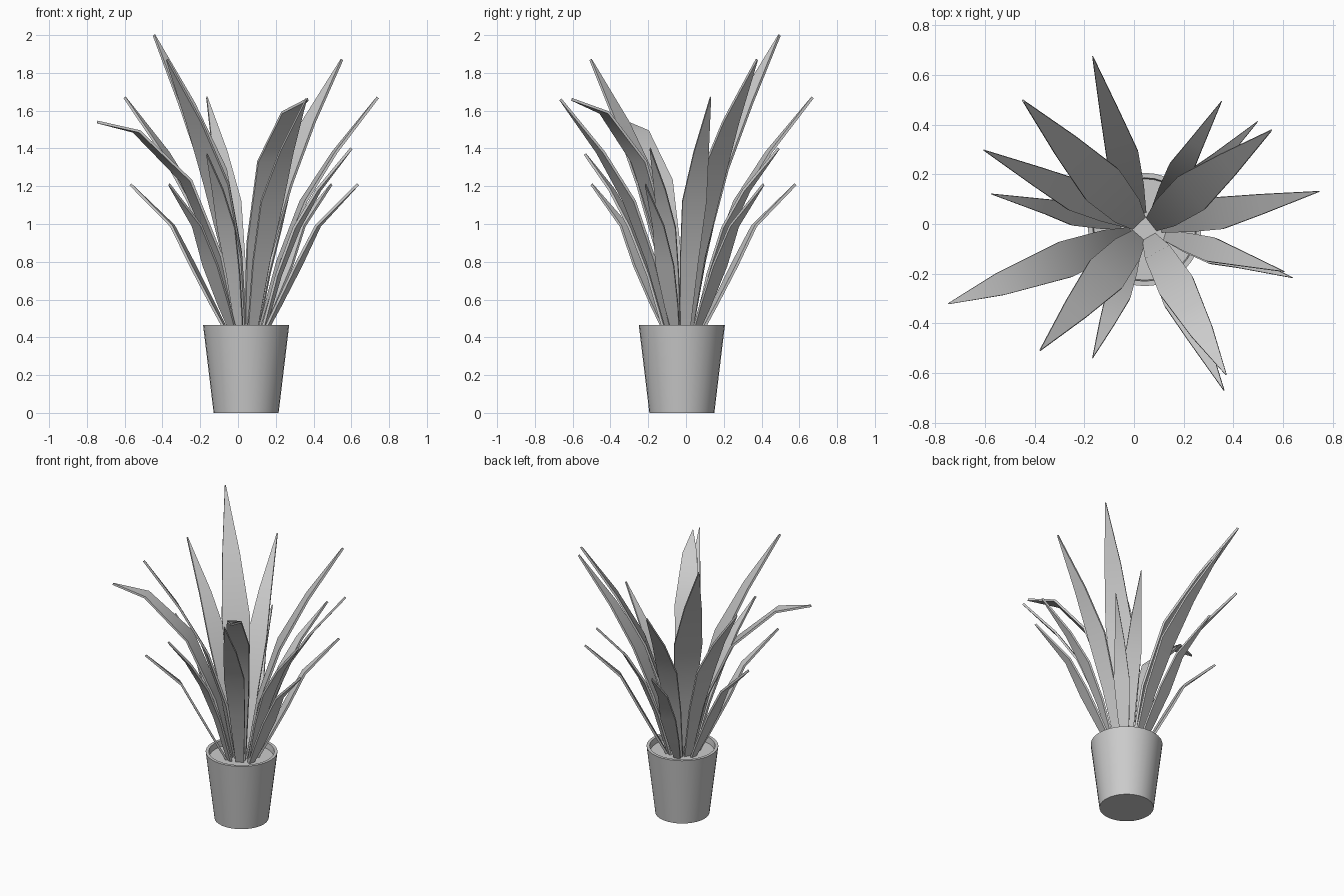
import bpy, bmesh, math
from mathutils import Vector

if "Cube" in bpy.data.objects:
    bpy.data.objects.remove(bpy.data.objects["Cube"])

CX, CY = 0.043, -0.022


def make_object(name, bm, angle=35):
    bmesh.ops.recalc_face_normals(bm, faces=bm.faces)
    mesh = bpy.data.meshes.new(name)
    bm.to_mesh(mesh)
    bm.free()
    ob = bpy.data.objects.new(name, mesh)
    bpy.context.collection.objects.link(ob)
    bpy.ops.object.select_all(action='DESELECT')
    ob.select_set(True)
    bpy.context.view_layer.objects.active = ob
    bpy.ops.object.shade_smooth_by_angle(angle=math.radians(angle))
    return ob


def lathe(name, profile, n=32):
    """Surface of revolution; the first and last rings are capped."""
    bm = bmesh.new()
    rings = [[bm.verts.new((CX + r * math.cos(2 * math.pi * i / n),
                            CY + r * math.sin(2 * math.pi * i / n), z))
              for i in range(n)] for r, z in profile]
    for a, b in zip(rings, rings[1:]):
        for i in range(n):
            j = (i + 1) % n
            bm.faces.new((a[i], a[j], b[j], b[i]))
    bm.faces.new(rings[0])
    bm.faces.new(rings[-1])
    return make_object(name, bm)


def leaf(name, tip, profile, width, thick=0.014):
    """Thin tapered blade bent along a (radius, height) profile to the tip."""
    out = Vector((tip[0] - CX, tip[1] - CY, 0))
    path = [Vector(p) for p in profile] + [Vector((out.length, tip[2]))]
    out.normalize()
    side = Vector((-out.y, out.x, 0))
    bm = bmesh.new()
    rows = []
    for k, (p, w) in enumerate(zip(path, (0.4, 0.75, 1.0, 0.62, 0.03))):
        t = (path[min(k + 1, 4)] - path[max(k - 1, 0)]).normalized()
        normal = Vector((-t.y * out.x, -t.y * out.y, t.x)) * thick / 2
        c = Vector((CX, CY, 0)) + out * p.x + Vector((0, 0, p.y))
        s = side * width * w / 2
        rows.append([bm.verts.new(v) for v in
                     (c - s - normal, c + s - normal, c + s + normal, c - s + normal)])
    for a, b in zip(rows, rows[1:]):
        for i in range(4):
            j = (i + 1) % 4
            bm.faces.new((a[i], a[j], b[j], b[i]))
    bm.faces.new(rows[0])
    bm.faces.new(rows[-1])
    return make_object(name, bm)


# Pot with a hollow rim, and the soil inside it
lathe("pot", [(0.172, 0), (0.228, 0.465), (0.208, 0.465), (0.202, 0.41)])
lathe("soil", [(0.202, 0.405), (0.204, 0.425)])

# Leaf sizes: bend profile as (radius, height), blade width, tips
sizes = {
    "tallest_leaf": ([(0.04, 0.42), (0.11, 0.85), (0.25, 1.29), (0.46, 1.64)], 0.18,
                     [(-0.445, 0.495, 2.0)]),
    "tall_leaf": ([(0.04, 0.42), (0.11, 0.82), (0.24, 1.21), (0.42, 1.54)], 0.17,
                  [(0.55, 0.375, 1.87), (-0.375, -0.505, 1.87)]),
    "middle_leaf": ([(0.07, 0.42), (0.18, 0.80), (0.31, 1.12), (0.48, 1.38)], 0.13,
                    [(0.74, 0.13, 1.67), (-0.60, 0.295, 1.67),
                     (-0.165, 0.67, 1.67), (0.36, -0.665, 1.66)]),
    "short_leaf": ([(0.09, 0.42), (0.18, 0.73), (0.28, 0.98), (0.40, 1.18)], 0.10,
                   [(0.60, -0.19, 1.40), (0.35, 0.49, 1.40), (-0.165, -0.535, 1.37)]),
    "low_leaf": ([(0.10, 0.42), (0.18, 0.57), (0.29, 0.78), (0.40, 0.99)], 0.10,
                 [(0.635, -0.215, 1.21), (0.495, 0.41, 1.21), (-0.14, 0.58, 1.21),
                  (-0.57, 0.12, 1.21), (-0.365, -0.50, 1.21)]),
    "drooping_leaf": ([(0.06, 0.42), (0.16, 0.83), (0.34, 1.23), (0.62, 1.49)], 0.15,
                      [(-0.745, -0.32, 1.54)]),
    "front_leaf": ([(0.04, 0.42), (0.11, 0.90), (0.26, 1.33), (0.47, 1.59)], 0.15,
                   [(0.37, -0.605, 1.66)]),
}
for name, (profile, width, tips) in sizes.items():
    for i, tip in enumerate(tips, 1):
        leaf(f"{name}_{i}", tip, profile, width)
